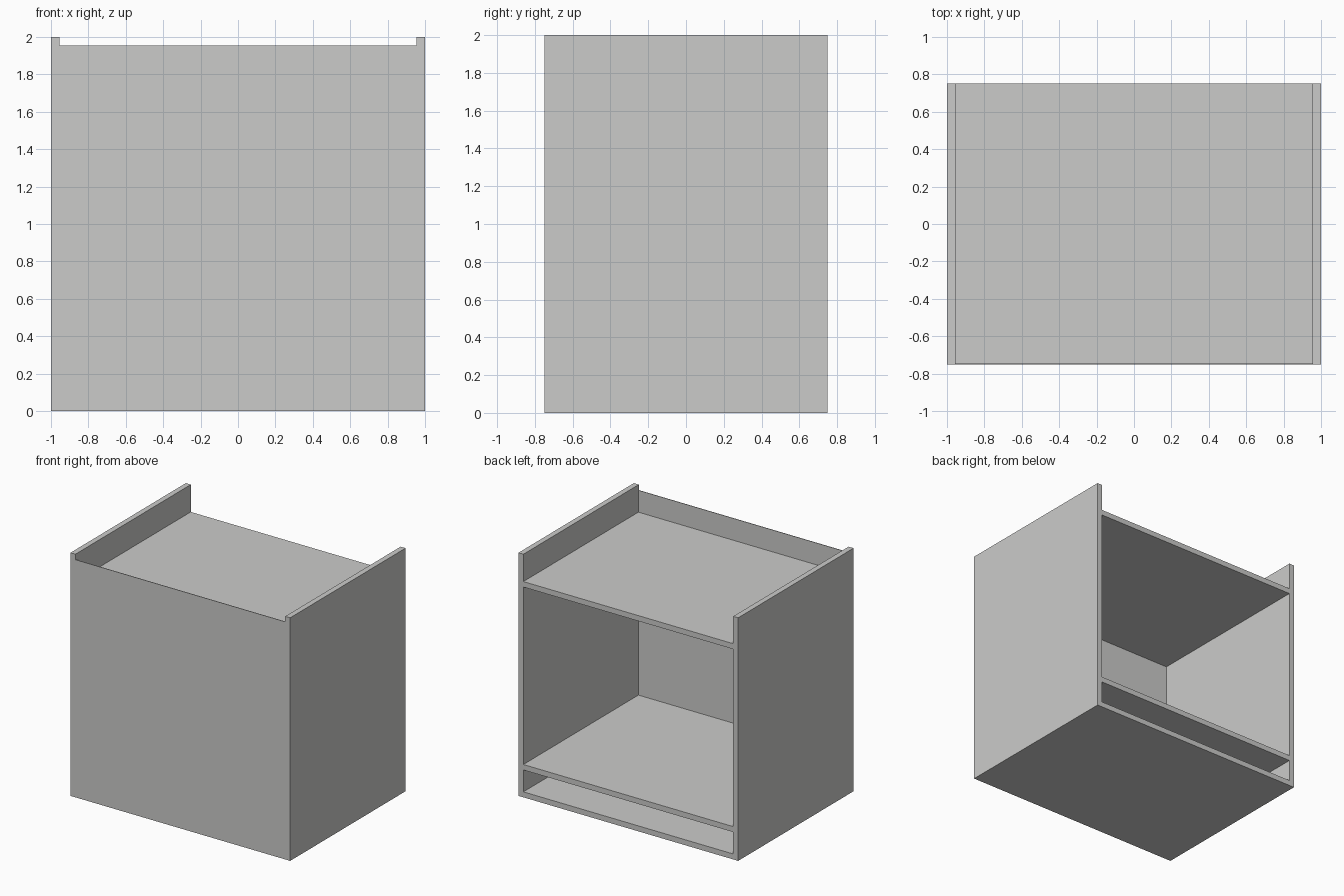
import bpy

if "Cube" in bpy.data.objects:
    bpy.data.objects.remove(bpy.data.objects["Cube"])

# One flat grey for the whole cabinet
grey = bpy.data.materials.new("light_grey")
grey.diffuse_color = (0.6, 0.6, 0.59, 1.0)
grey.use_nodes = True
grey.node_tree.nodes["Principled BSDF"].inputs["Base Color"].default_value = grey.diffuse_color

T = 0.045          # board thickness
FRONT = 0.005      # thin front sheet


def board(name, x0, x1, y0, y1, z0, z1):
    """Box between two corners."""
    bpy.ops.mesh.primitive_cube_add(
        size=1, location=((x0 + x1) / 2, (y0 + y1) / 2, (z0 + z1) / 2))
    ob = bpy.context.object
    ob.name = name
    ob.scale = (x1 - x0, y1 - y0, z1 - z0)
    bpy.ops.object.transform_apply(location=False, rotation=False, scale=True)
    ob.data.materials.append(grey)
    return ob


# Side panels, rising above the front
board("left_side", -1.0, -1.0 + T, -0.75, 0.75, 0.0, 2.0)
board("right_side", 1.0 - T, 1.0, -0.75, 0.75, 0.0, 2.0)

# Bottom, low shelf and upper shelf, open at the back
for name, z in (("bottom", 0.0), ("low_shelf", 0.225), ("upper_shelf", 1.73)):
    board(name, -1.0 + T, 1.0 - T, -0.75 + FRONT, 0.75, z, z + T)

# Thin front panel, a little lower than the sides
board("front_panel", -1.0 + T, 1.0 - T, -0.75, -0.75 + FRONT, 0.0, 1.955)
